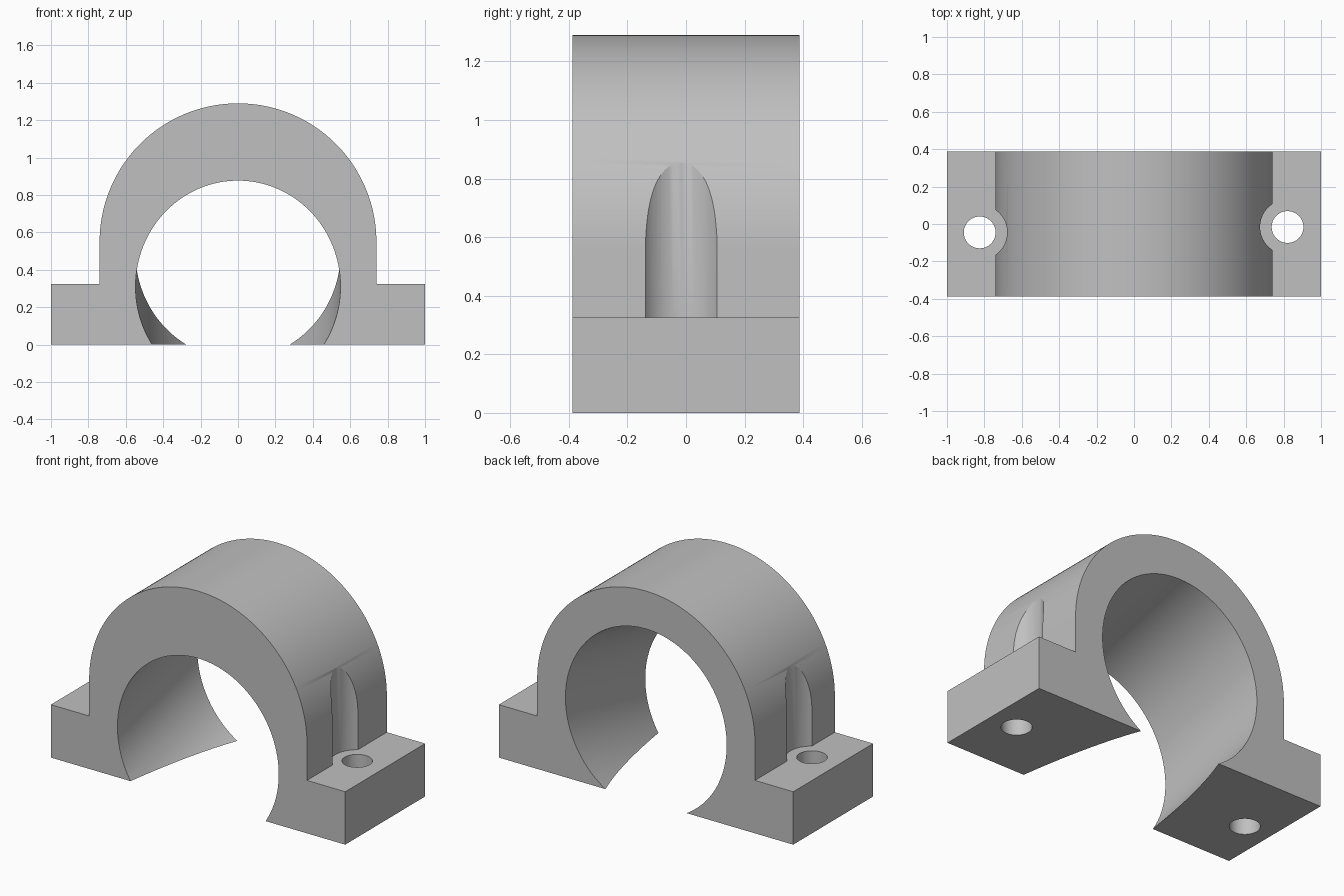
import bpy, bmesh, math
from mathutils import Matrix

cube = bpy.data.objects.get("Cube")
if cube:
    bpy.data.objects.remove(cube, do_unlink=True)

DEPTH = 0.775          # size along y
FOOT_TOP = 0.325
ARCH_R, ARCH_Z = 0.74, 0.55

grey = bpy.data.materials.new("plain grey")
grey.use_nodes = True
color = (0.53, 0.53, 0.53, 1)
grey.diffuse_color = color
grey.node_tree.nodes["Principled BSDF"].inputs["Base Color"].default_value = color


def add_object(name, bm):
    bmesh.ops.recalc_face_normals(bm, faces=bm.faces)
    mesh = bpy.data.meshes.new(name)
    bm.to_mesh(mesh)
    bm.free()
    mesh.materials.append(grey)
    obj = bpy.data.objects.new(name, mesh)
    bpy.context.collection.objects.link(obj)
    return obj


def cylinder(name, matrix, segments):
    bm = bmesh.new()
    bmesh.ops.create_cone(bm, cap_ends=True, segments=segments, radius1=1,
                          radius2=1, depth=1, matrix=matrix)
    return add_object(name, bm)


def post(name, x, y, radius, bottom, top):
    place = Matrix.Translation((x, y, (bottom + top) / 2))
    return cylinder(name, place @ Matrix.Diagonal((radius, radius, top - bottom, 1)), 64)


def cut(target, cutter):
    mod = target.modifiers.new("cut", 'BOOLEAN')
    mod.operation, mod.solver, mod.object = 'DIFFERENCE', 'EXACT', cutter
    bpy.context.view_layer.objects.active = target
    bpy.ops.object.modifier_apply(modifier=mod.name)
    bpy.data.objects.remove(cutter, do_unlink=True)


# Clamp body: arch with two feet, extruded along y
steps = 96
arch = [(ARCH_R * math.cos(math.pi * i / steps),
         ARCH_Z + ARCH_R * math.sin(math.pi * i / steps)) for i in range(steps + 1)]
outline = [(-1, 0), (1, 0), (1, FOOT_TOP), (ARCH_R, FOOT_TOP)] + arch
outline += [(-ARCH_R, FOOT_TOP), (-1, FOOT_TOP)]
bm = bmesh.new()
face = bm.faces.new([bm.verts.new((x, -DEPTH / 2, z)) for x, z in outline])
side = bmesh.ops.extrude_face_region(bm, geom=[face])["geom"]
bmesh.ops.translate(bm, vec=(0, DEPTH, 0),
                    verts=[v for v in side if isinstance(v, bmesh.types.BMVert)])
body = add_object("clamp_body", bm)

# Slanted bore, rising towards the back
slope = Matrix.Identity(4)
slope[2][1] = 0.18 / DEPTH
bore = (Matrix.Translation((0, 0, 0.4)) @ slope @ Matrix.Diagonal((0.548, 1.2, 0.567, 1))
        @ Matrix.Rotation(math.pi / 2, 4, 'X'))
cut(body, cylinder("bore_cutter", bore, 128))

# Bolt holes and the screw head clearances above them
for x, y in ((-0.825, -0.045), (0.821, -0.016)):
    cut(body, post("clearance_cutter", x, y, 0.147, FOOT_TOP, 1.5))
    cut(body, post("bolt_hole_cutter", x, y, 0.085, -0.2, 0.6))

bpy.ops.object.select_all(action='DESELECT')
body.select_set(True)
bpy.context.view_layer.objects.active = body
bpy.ops.object.shade_smooth_by_angle(angle=math.radians(25))
